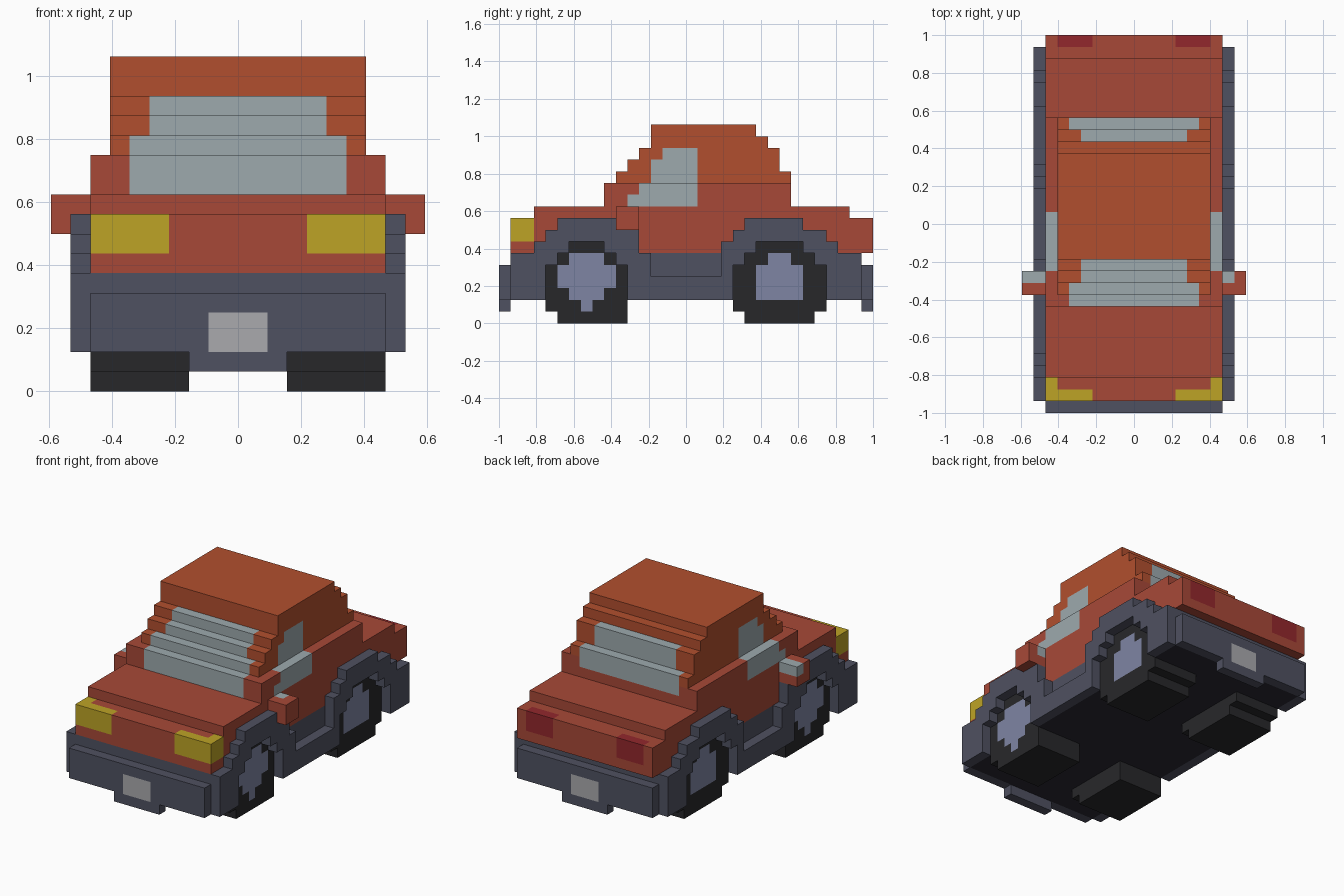
import bpy, bmesh
from mathutils import Vector

if "Cube" in bpy.data.objects:
    bpy.data.objects.remove(bpy.data.objects["Cube"])

U = 1 / 16          # one block
cells = {}          # block -> part name


def box(part, x0, x1, y0, y1, z0, z1):
    """Fill a box given in block units (x uses half steps, y and z whole steps)."""
    for i in range(int(x0 + 0.5), int(x1 + 0.5)) if x0 > 0 else range(int(x0 - 0.5) + 1, int(x1 + 0.5)):
        for j in range(y0, y1):
            for k in range(z0, z1):
                if part is None:
                    cells.pop((i, j, k), None)
                else:
                    cells[i, j, k] = part


def full(part, w, *yz):
    box(part, -w, w, *yz)


def both(part, x0, x1, *yz):
    box(part, x0, x1, *yz)
    box(part, -x1, -x0, *yz)


def rows(part, x0, x1, table):
    for z0, z1, y0, y1 in table:
        both(part, x0, x1, y0, y1, z0, z1)


# chassis and bumpers
full('chassis', 7.5, -15, 15, 2, 6)
for y in (-16, 15):
    full('bumper', 7.5, y, y + 1, 2, 5)
    full('bumper', 2.5, y, y + 1, 1, 2)
    full('number_plate', 1.5, y, y + 1, 2, 4)

# lower body, hood and trunk
full('body', 7.5, -15, 16, 6, 9)
full('body', 7.5, -13, 14, 9, 10)
full('body', 7.5, -7, 9, 10, 12)

# stepped cabin
for z0, z1, y0, y1 in [(12, 13, -6, 9), (13, 14, -5, 8), (14, 15, -4, 8),
                       (15, 16, -3, 7), (16, 17, -3, 6)]:
    full('cabin', 6.5, y0, y1, z0, z1)

# windshield, rear window and side windows
for w, y, z0, z1 in [(5.5, -7, 10, 12), (5.5, -6, 12, 13), (4.5, -5, 13, 14),
                     (4.5, -4, 14, 15), (5.5, 8, 11, 13), (4.5, 7, 13, 15)]:
    full('window_glass', w, y, y + 1, z0, z1)
rows('window_glass', 6.5, 7.5, [(10, 11, -5, 1), (11, 12, -4, 1)])
rows('window_glass', 5.5, 6.5, [(12, 14, -3, 1), (14, 15, -2, 1)])

# headlights and tail lights
both('headlight', 3.5, 7.5, -15, -14, 7, 9)
both('headlight', 6.5, 7.5, -14, -13, 7, 9)
both('tail_light', 3.5, 6.5, 15, 16, 7, 9)

# fenders with stepped arches, and sills between them
front_arch = [(2, 5, -12, -5), (5, 6, -11, -6), (6, 7, -10, -7)]
rear_arch = [(2, 5, 4, 12), (5, 6, 5, 11), (6, 7, 6, 10)]
rows('fender', 7.5, 8.5, [(2, 6, -15, -3), (6, 7, -13, -4), (7, 8, -12, -4), (8, 9, -11, -4),
                          (2, 6, 3, 15), (6, 7, 3, 13), (7, 8, 4, 12), (8, 9, 5, 10),
                          (2, 4, -3, 3)])
rows(None, 7.5, 8.5, front_arch + rear_arch)

# wheels with hubs
rows('wheel', 2.5, 7.5, front_arch + [(1, 2, -12, -5), (0, 1, -11, -5)])
rows('wheel', 2.5, 7.5, rear_arch + [(1, 2, 4, 12), (0, 1, 5, 11)])
rows('hub', 6.5, 7.5, [(1, 2, -9, -8), (2, 3, -10, -7), (3, 5, -11, -6), (5, 6, -10, -7),
                       (2, 3, 6, 10), (3, 5, 6, 10), (5, 6, 7, 9)])

# wing mirrors
both('mirror', 7.5, 9.5, -6, -4, 8, 10)
box('mirror_glass', -9.5, -7.5, -5, -4, 9, 10)
box('mirror_glass', 7.5, 8.5, -5, -4, 9, 10)

COLORS = {'chassis': (46, 44, 54), 'bumper': (80, 82, 97), 'fender': (80, 82, 97),
          'number_plate': (168, 168, 172), 'body': (166, 74, 58), 'cabin': (176, 80, 50),
          'window_glass': (156, 168, 172), 'headlight': (188, 162, 42),
          'tail_light': (145, 44, 48), 'wheel': (44, 44, 46), 'hub': (126, 132, 162),
          'mirror': (166, 74, 58), 'mirror_glass': (156, 168, 172)}
# sills seen from the side share the fender colour
for (i, j, k), p in list(cells.items()):
    if p == 'chassis' and k > 2 and (abs(i) == 7 or j in (-15, 14)):
        cells[i, j, k] = 'fender'

# skin each part: keep only the outside faces, then merge the flat ones
for part, rgb in COLORS.items():
    bm = bmesh.new()
    verts = {}
    for c in [c for c, p in cells.items() if p == part]:
        for axis in range(3):
            for s in (-1, 1):
                n = list(c)
                n[axis] += s
                if tuple(n) in cells:
                    continue
                a, b = (axis + 1) % 3, (axis + 2) % 3
                loop = []
                for da, db in [(0, 0), (1, 0), (1, 1), (0, 1)][::s]:
                    v = list(c)
                    v[axis] += (s + 1) // 2
                    v[a] += da
                    v[b] += db
                    v = tuple(v)
                    if v not in verts:
                        verts[v] = bm.verts.new(Vector((v[0] - 0.5, v[1], v[2])) * U)
                    loop.append(verts[v])
                bm.faces.new(loop)
    bmesh.ops.dissolve_limit(bm, angle_limit=0.01, verts=bm.verts[:], edges=bm.edges[:])
    me = bpy.data.meshes.new(part)
    bm.to_mesh(me)
    bm.free()
    mat = bpy.data.materials.new(part)
    mat.diffuse_color = [(v / 255) ** 2.2 for v in rgb] + [1]
    mat.use_nodes = True
    mat.node_tree.nodes["Principled BSDF"].inputs["Base Color"].default_value = mat.diffuse_color
    me.materials.append(mat)
    bpy.context.collection.objects.link(bpy.data.objects.new(part, me))
